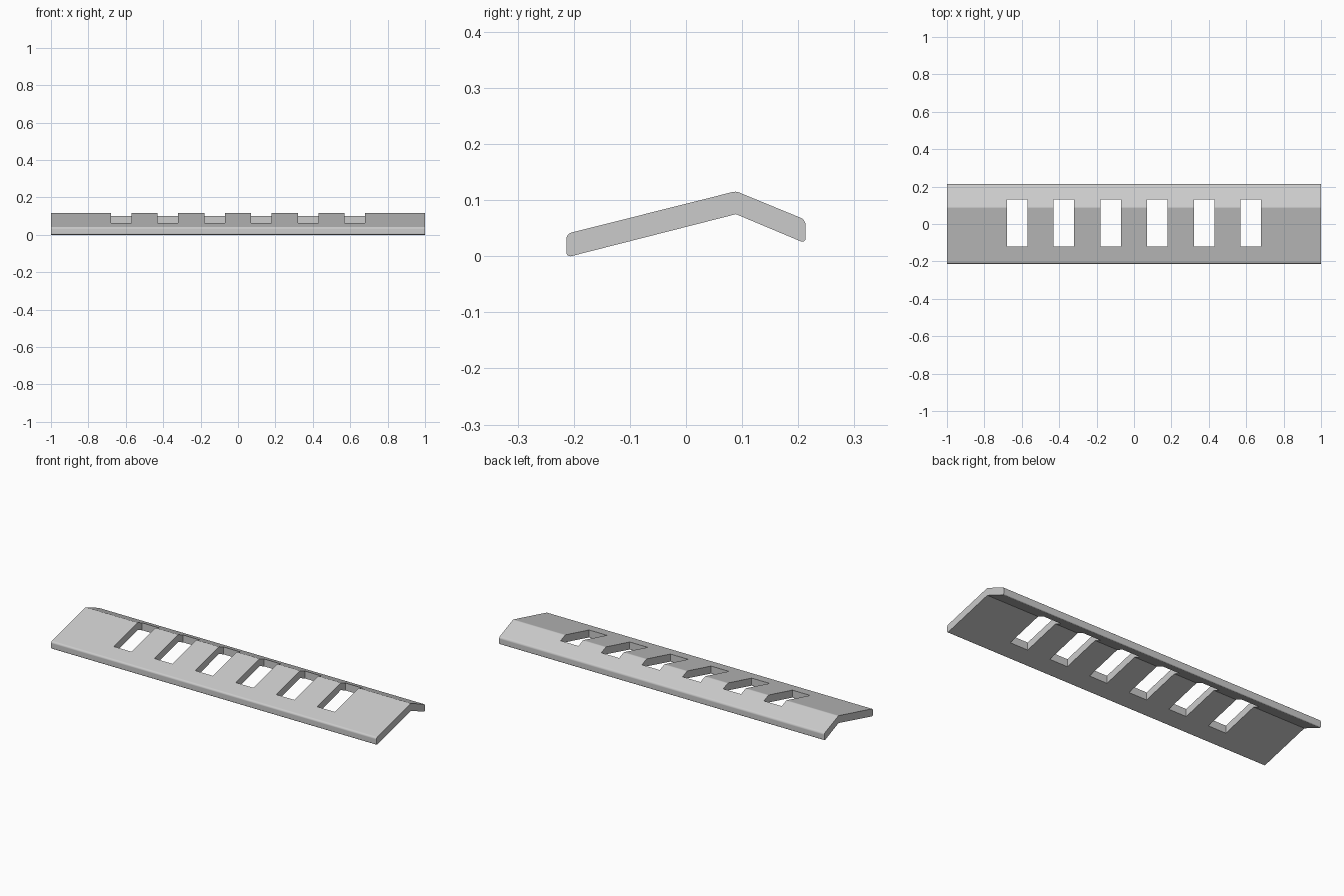
import bpy
import bmesh
from mathutils import Matrix

default_cube = bpy.data.objects.get("Cube")
if default_cube:
    bpy.data.objects.remove(default_cube, do_unlink=True)

LENGTH = 2.0
SLOT_COUNT, SLOT_PITCH, SLOT_WIDTH = 6, 0.25, 0.11
SLOT_FRONT, SLOT_BACK = -0.12, 0.13

grey = bpy.data.materials.new("plain grey")
grey.use_nodes = True
colour = (0.6, 0.6, 0.6, 1)
grey.diffuse_color = colour
grey.node_tree.nodes["Principled BSDF"].inputs["Base Color"].default_value = colour


def make_object(name, bm):
    bmesh.ops.recalc_face_normals(bm, faces=bm.faces[:])
    mesh = bpy.data.meshes.new(name)
    bm.to_mesh(mesh)
    bm.free()
    mesh.materials.append(grey)
    obj = bpy.data.objects.new(name, mesh)
    bpy.context.collection.objects.link(obj)
    return obj


def round_edges(bm, test, width, segments):
    edges = [e for e in bm.edges
             if abs(e.verts[0].co.x - e.verts[1].co.x) > 1 and test(e.verts[0].co)]
    bmesh.ops.bevel(bm, geom=edges, offset=width, segments=segments,
                    profile=0.5, affect='EDGES')


# Bent plate: a (y, z) section swept along x, with rounded long edges
section = [(-0.213, -0.002), (-0.213, 0.04), (0.089, 0.116),
           (0.213, 0.065), (0.213, 0.023), (0.089, 0.075)]
bm = bmesh.new()
end = bm.faces.new([bm.verts.new((-LENGTH / 2, y, z)) for y, z in section])
swept = bmesh.ops.extrude_face_region(bm, geom=[end], use_keep_orig=True)
bmesh.ops.translate(bm, vec=(LENGTH, 0, 0),
                    verts=[v for v in swept["geom"] if isinstance(v, bmesh.types.BMVert)])
round_edges(bm, lambda co: abs(co.y) > 0.21, 0.009, 6)
round_edges(bm, lambda co: co.z > 0.11, 0.005, 2)
plate = make_object("slotted_plate", bm)

# Row of upright slot cutters
bm = bmesh.new()
for i in range(SLOT_COUNT):
    x = (i - (SLOT_COUNT - 1) / 2) * SLOT_PITCH
    place = Matrix.Translation((x, (SLOT_FRONT + SLOT_BACK) / 2, 0))
    size = Matrix.Diagonal((SLOT_WIDTH, SLOT_BACK - SLOT_FRONT, 1, 1))
    bmesh.ops.create_cube(bm, size=1, matrix=place @ size)
cutter = make_object("slot_cutter", bm)
cutter.hide_render = True

# Cut the slots, then remove the cutter
bpy.ops.object.select_all(action='DESELECT')
plate.select_set(True)
bpy.context.view_layer.objects.active = plate
cut = plate.modifiers.new("slots", 'BOOLEAN')
cut.operation = 'DIFFERENCE'
cut.solver = 'EXACT'
cut.object = cutter
bpy.ops.object.modifier_apply(modifier=cut.name)
bpy.data.objects.remove(cutter, do_unlink=True)

# Smooth only the rounded edges, keeping the broad faces flat
bpy.ops.object.shade_smooth_by_angle(angle=0.4)
weighted = plate.modifiers.new("flat faces", 'WEIGHTED_NORMAL')
weighted.keep_sharp = True
